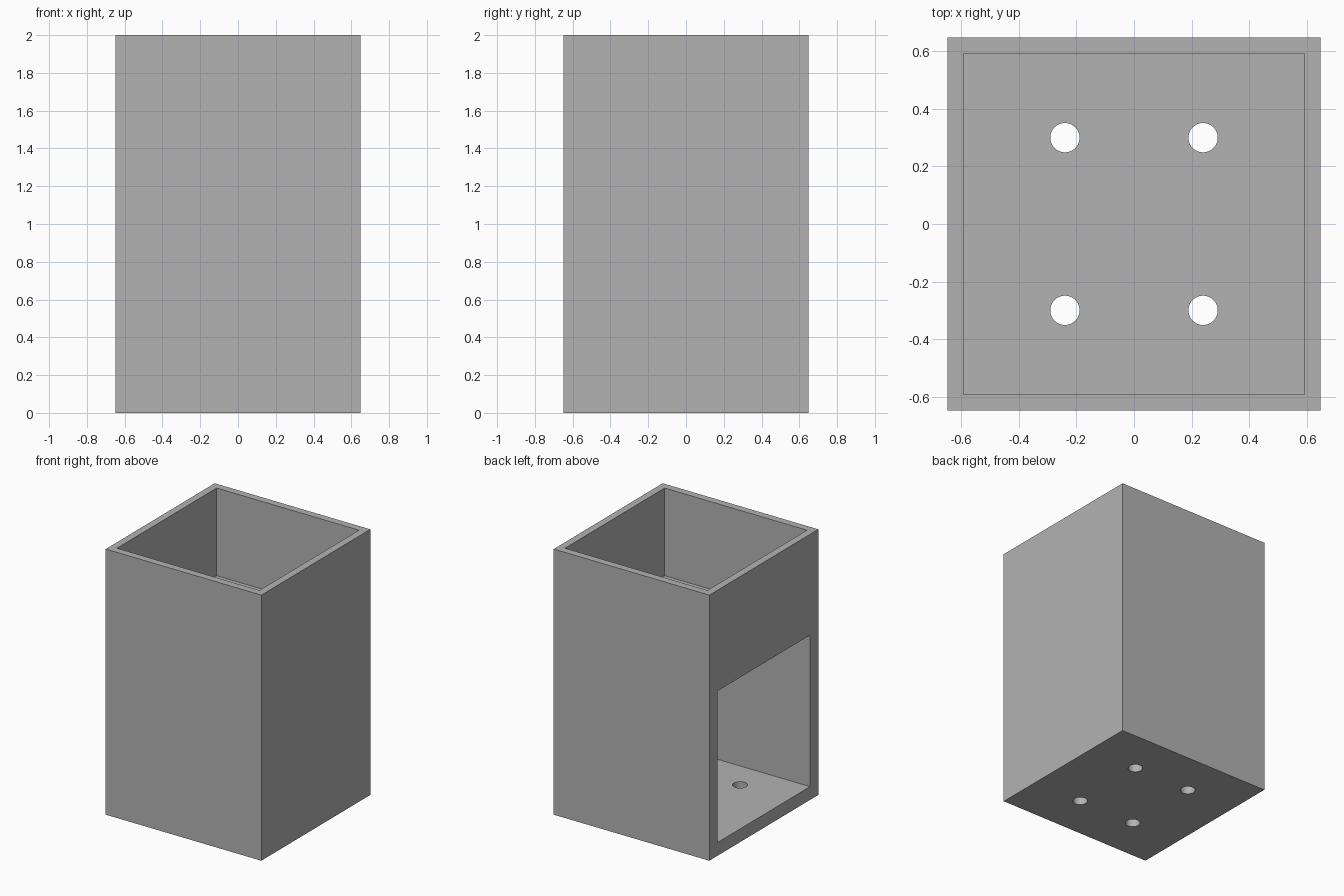
import bpy

if "Cube" in bpy.data.objects:
    bpy.data.objects.remove(bpy.data.objects["Cube"], do_unlink=True)

HALF, HEIGHT = 0.648, 2.0
POCKET = 0.593               # half width of the open upper tray
BAY = 0.55                   # half width of the lower side bay
FLOOR, BAY_TOP, SHELF_TOP = 0.1, 1.24, 1.34

grey = bpy.data.materials.new("plain_grey")
grey.use_nodes = True
grey.diffuse_color = (0.45, 0.45, 0.45, 1)
grey.node_tree.nodes["Principled BSDF"].inputs["Base Color"].default_value = grey.diffuse_color


def box(name, low, high):
    """Axis-aligned box between two corners."""
    middle = [(a + b) / 2 for a, b in zip(low, high)]
    bpy.ops.mesh.primitive_cube_add(size=1, location=middle)
    ob = bpy.context.object
    ob.name = name
    ob.scale = [b - a for a, b in zip(low, high)]
    bpy.ops.object.transform_apply(location=True, rotation=False, scale=True)
    return ob


def cut(target, cutter):
    """Subtract the cutter from the target, then discard the cutter."""
    cutter.hide_render = True
    mod = target.modifiers.new("cut", "BOOLEAN")
    mod.operation = "DIFFERENCE"
    mod.solver = "EXACT"
    mod.object = cutter
    bpy.context.view_layer.objects.active = target
    bpy.ops.object.modifier_apply(modifier=mod.name)
    bpy.data.objects.remove(cutter, do_unlink=True)


# Outer block
body = box("box_body", (-HALF, -HALF, 0), (HALF, HALF, HEIGHT))
body.data.materials.append(grey)

# Open tray at the top
cut(body, box("tray_cutter", (-POCKET, -POCKET, SHELF_TOP), (POCKET, POCKET, HEIGHT + 0.2)))

# Lower bay, open through the side wall
cut(body, box("bay_cutter", (-HALF - 0.2, -BAY, FLOOR), (BAY, BAY, BAY_TOP)))

# Four round holes through shelf and floor
for x in (-0.24, 0.24):
    for y in (-0.3, 0.3):
        bpy.ops.mesh.primitive_cylinder_add(vertices=48, radius=0.051, depth=1.8, location=(x, y, 0.7))
        cut(body, bpy.context.object)

# Smooth hole walls, sharp box edges
bpy.ops.object.select_all(action="DESELECT")
body.select_set(True)
bpy.context.view_layer.objects.active = body
bpy.ops.object.shade_smooth_by_angle()
